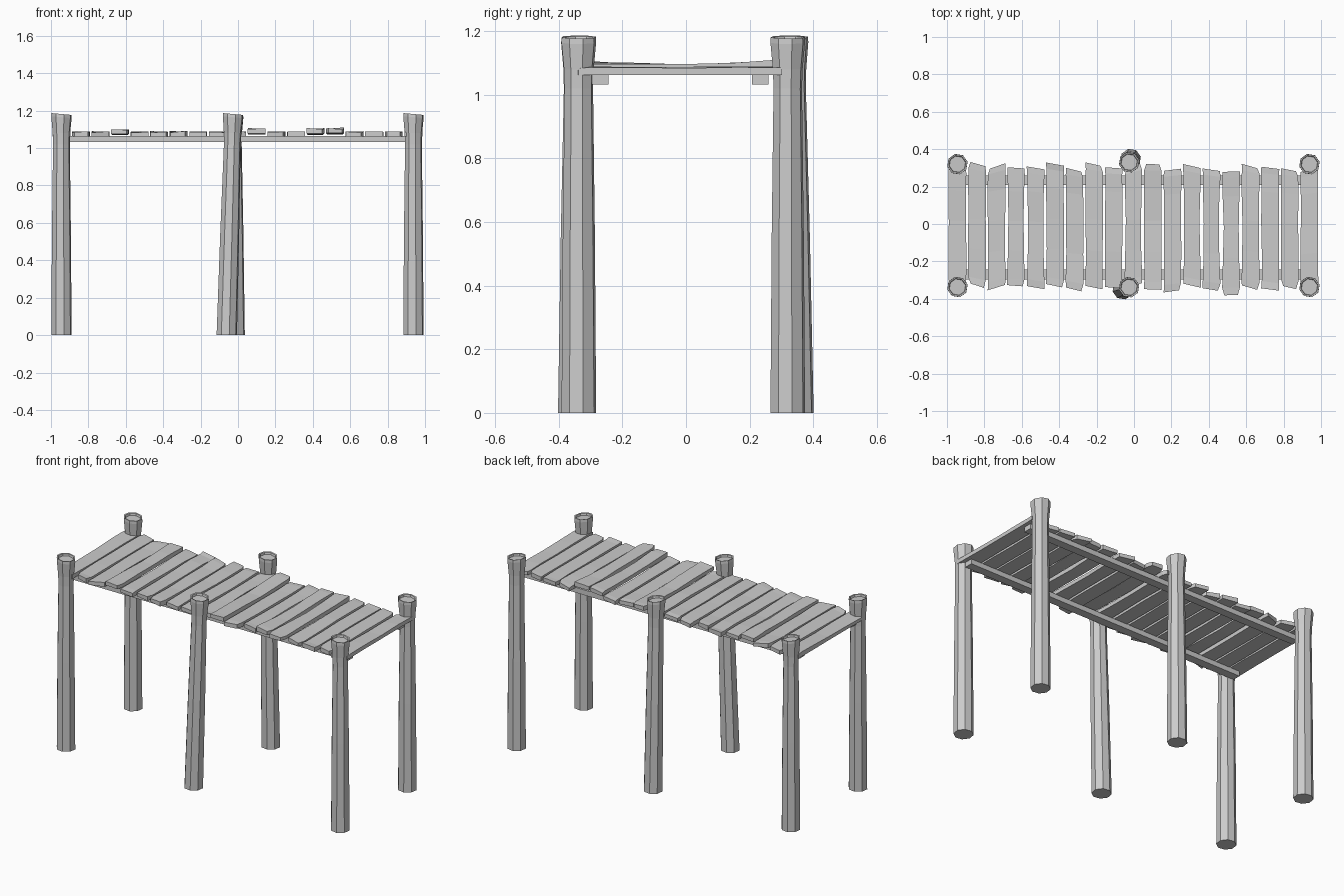
import bpy, bmesh, math, random
from mathutils import Vector

random.seed(7)
cube = bpy.data.objects.get("Cube")
if cube:
    bpy.data.objects.remove(cube, do_unlink=True)

wood = bpy.data.materials.new("weathered grey wood")
wood.use_nodes = True
grey = (0.6, 0.6, 0.6, 1)
wood.diffuse_color = grey
wood.node_tree.nodes["Principled BSDF"].inputs["Base Color"].default_value = grey


def loft(name, rings):
    """Skin a list of equal closed rings and cap both ends."""
    bm = bmesh.new()
    loops = [[bm.verts.new(p) for p in ring] for ring in rings]
    n = len(loops[0])
    for a, b in zip(loops, loops[1:]):
        for i in range(n):
            j = (i + 1) % n
            bm.faces.new((a[i], a[j], b[j], b[i]))
    bm.faces.new(loops[0][::-1])
    bm.faces.new(loops[-1])
    bmesh.ops.recalc_face_normals(bm, faces=bm.faces[:])
    mesh = bpy.data.meshes.new(name)
    bm.to_mesh(mesh)
    bm.free()
    mesh.materials.append(wood)
    obj = bpy.data.objects.new(name, mesh)
    bpy.context.collection.objects.link(obj)
    return obj


# Posts: eight-sided logs with a waist, a flared head and a hollowed top
PROFILE = [(0, 0.056), (0.55, 0.052), (1.02, 0.046), (1.08, 0.048),
           (1.165, 0.056), (1.182, 0.055), (1.18, 0.047), (1.168, 0.044)]
TOP = 1.18


def post(name, foot, head):
    rings = []
    for z, r in PROFILE:
        centre = Vector(foot).lerp(Vector(head), z / TOP)
        ring = []
        for k in range(8):
            a = math.tau * (k + 0.3) / 8
            x, y = r * math.cos(a), r * math.sin(a)
            slope = -0.09 * x if z > 1.1 else 0
            ring.append((centre.x + x, centre.y + y, z + slope))
        rings.append(ring)
    loft(name, rings)


for side, y in (("front", -0.337), ("back", 0.32)):
    post(side + "_right_post", (-0.944, y), (-0.944, y))
    post(side + "_left_post", (0.938, y), (0.938, y))
post("front_middle_post", (-0.06, -0.348), (-0.026, -0.338))
post("back_middle_post", (-0.018, 0.347), (-0.026, 0.33))


# Beams under the deck
def beam(name, y):
    loft(name, [[(x, y - 0.026, 1.032), (x, y + 0.026, 1.032),
                 (x, y + 0.026, 1.064), (x, y - 0.026, 1.064)]
                for x in (-0.96, 0.96)])


beam("front_beam", -0.27)
beam("back_beam", 0.234)

# Deck planks: uneven ends, wavy edges, a few narrow or lifted boards
FRONT = [34, 33, 34, 33, 34, 33, 35, 34, 34, 33, 35, 36, 33, 35, 38, 34, 35, 34, 35]
BACK = [31, 32, 31, 30, 30, 32, 29, 32, 30, 31, 32, 29, 31, 29, 28, 31, 30, 29, 29]
LIFT = {3: 0.014, 10: 0.017, 13: 0.016, 14: 0.018}
WAIST = {3: 0.008, 4: 0.006, 9: 0.008, 12: 0.007, 13: 0.008, 14: 0.008}
PITCH = 0.1045


def plank(i):
    x = -0.944 + PITCH * i
    y0, y1 = -FRONT[i] / 100, BACK[i] / 100
    lift = LIFT.get(i, 0)
    half = 0.049
    skew = random.uniform(-0.015, 0.015)
    twist = random.uniform(-0.004, 0.004)
    rings = []
    for t in (0, 0.06, 0.3, 0.55, 0.8, 0.95, 1):
        middle = 1 - abs(2 * t - 1)
        pinch = WAIST.get(i, 0.001) * middle
        left = x - half + pinch + random.uniform(0, 0.004)
        right = x + half - pinch - random.uniform(0, 0.004)
        if t in (0, 1):
            left += random.choice((0, 0, 0.012))
            right -= random.choice((0, 0, 0.012))
        y = y0 + (y1 - y0) * t
        s = skew * abs(2 * t - 1)
        low = 1.062 + lift * (1 - 0.5 * middle)
        high = low + 0.025 + random.uniform(-0.003, 0.002)
        w = twist * (2 * t - 1)
        rings.append([(left, y - s, low), (right, y + s, low),
                      (right, y + s, high + w), (left, y - s, high - w)])
    loft("deck_plank_%02d" % (i + 1), rings)


for i in range(len(FRONT)):
    plank(i)
